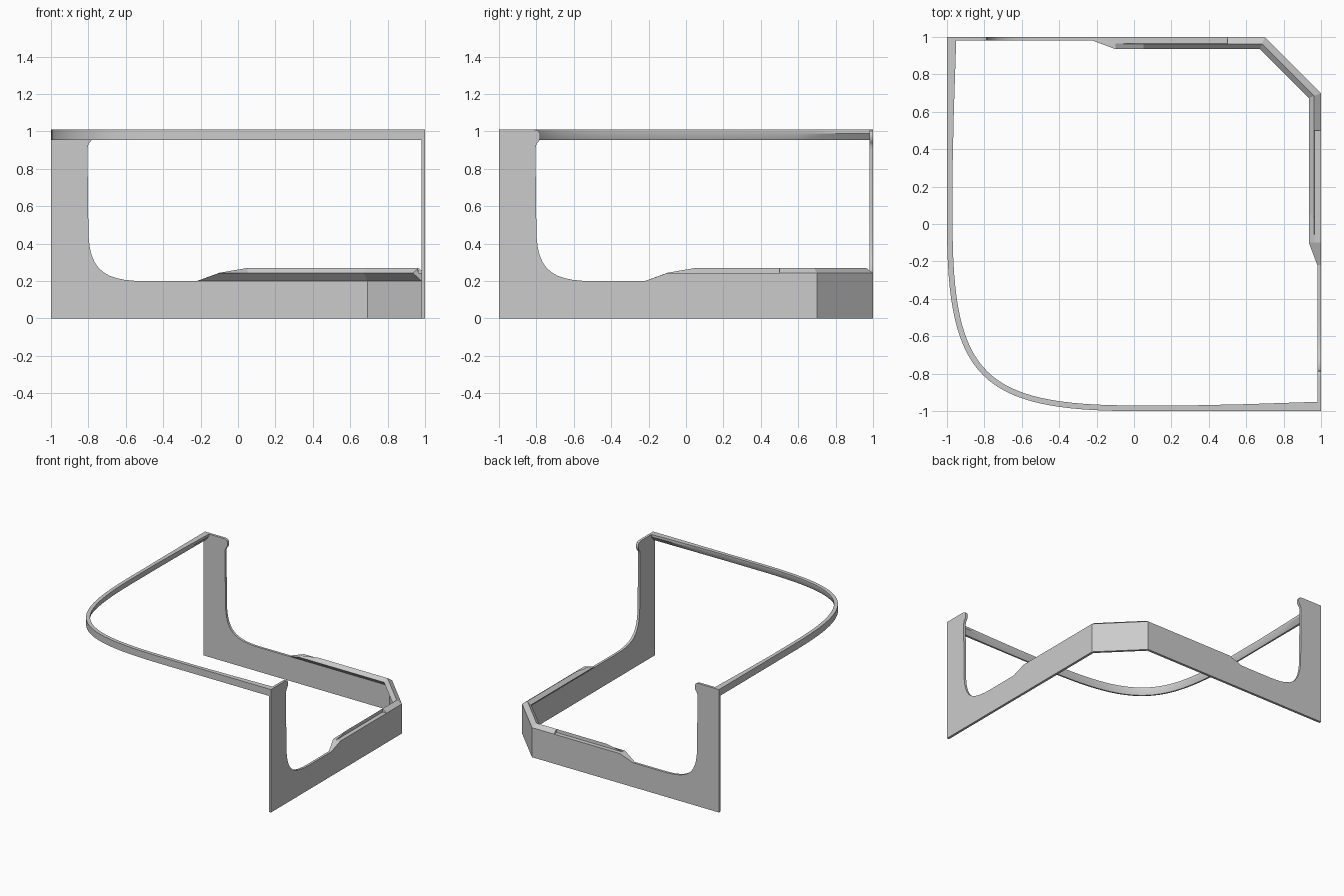
import bpy, bmesh
from mathutils import Vector
from mathutils.geometry import interpolate_bezier

cube = bpy.data.objects.get("Cube")
if cube:
    bpy.data.objects.remove(cube, do_unlink=True)

grey = bpy.data.materials.new("plain grey")
grey.use_nodes = True
grey.diffuse_color = (0.6, 0.6, 0.6, 1)
grey.node_tree.nodes["Principled BSDF"].inputs["Base Color"].default_value = (0.6, 0.6, 0.6, 1)


def finish(name, bm):
    bmesh.ops.remove_doubles(bm, verts=bm.verts, dist=0.0005)
    bmesh.ops.recalc_face_normals(bm, faces=bm.faces)
    mesh = bpy.data.meshes.new(name)
    bm.to_mesh(mesh)
    bm.free()
    mesh.materials.append(grey)
    obj = bpy.data.objects.new(name, mesh)
    bpy.context.collection.objects.link(obj)
    return obj


def loft(name, rings):
    bm = bmesh.new()
    loops = [[bm.verts.new(p) for p in ring] for ring in rings]
    for a, b in zip(loops, loops[1:]):
        for i in range(len(a)):
            j = (i + 1) % len(a)
            bm.faces.new((a[i], a[j], b[j], b[i]))
    bm.faces.new(loops[0])
    bm.faces.new(loops[-1])
    return finish(name, bm)


def swap(p):
    return (p[1], p[0], p[2])


def smooth(obj):
    bpy.ops.object.select_all(action='DESELECT')
    obj.select_set(True)
    bpy.context.view_layer.objects.active = obj
    bpy.ops.object.shade_smooth_by_angle(angle=0.5)


# End posts: side profile with a rounded hook on top and a fillet into the wall
def bez(a, b, c, d, n):
    return [tuple(p) for p in interpolate_bezier(*[Vector(q) for q in (a, b, c, d)], n)]


profile = [(-1, 0), (-0.22, 0), (-0.22, 0.2)]
profile += bez((-0.5, 0.2), (-0.72, 0.2), (-0.8, 0.26), (-0.8, 0.48), 12)
profile += bez((-0.805, 0.9), (-0.805, 0.95), (-0.78, 0.935), (-0.78, 0.97), 6)
profile += bez((-0.78, 0.975), (-0.78, 1.0), (-0.79, 1.01), (-0.82, 1.01), 5)
profile += [(-1, 1.01)]
back = [[(p[0], y, p[1]) for p in profile] for y in (0.98, 1)]
smooth(loft("back_post", back))
smooth(loft("side_post", [[swap(p) for p in ring] for ring in back]))

# Low wall with an inward lip; sections are (depth from outside, height)
T = 0.02


def section(b, c, e, f):
    return [(0, 0), b, c, e, f, (T, 0.2), (T, 0)]


start = section((0, 0.2), (0.01, 0.2), (0.015, 0.2), (T, 0.2))
ramp = section((0, 0.243), (0.035, 0.243), (0.036, 0.244), (0.065, 0.243))
shelf = section((0, 0.243), (0.035, 0.243), (0.037, 0.27), (0.065, 0.243))
slope = section((0, 0.243), (0.034, 0.268), (0.037, 0.27), (0.065, 0.243))
stations = [(-0.22, start, 0), (-0.1, ramp, 0), (0.05, shelf, 0),
            (0.5, shelf, 0), (0.501, slope, 0), (0.7, slope, 0.414)]
half = [[(s - k * d, 1 - d, z) for d, z in sec] for s, sec, k in stations]
loft("low_wall", half + [[swap(p) for p in ring] for ring in reversed(half)])

# Top rail: straight runs joined by a wide bend, slightly thicker at its ends
path = [Vector((-1, y)) for y in (1, 0.8, 0.6, 0.3)]
bend = [Vector(p) for p in bez((-1, 0), (-1, -0.82), (-0.82, -1), (0, -1), 33)]
path += bend + [Vector((p.y, p.x)) for p in reversed(path)]
rings = []
for i, p in enumerate(path):
    t = (path[min(i + 1, len(path) - 1)] - path[max(i - 1, 0)]).normalized()
    inward = Vector((-t.y, t.x))
    w = 0.03 + 0.02 * max(0, max(p.x, p.y) - 0.4) / 0.6
    sec = [(0, 0.953), (0, 1.01), (w, 1.01), (w, 0.99), (w * 0.4, 0.953)]
    rings.append([(p.x + inward.x * d, p.y + inward.y * d, z) for d, z in sec])
smooth(loft("top_rail", rings))
